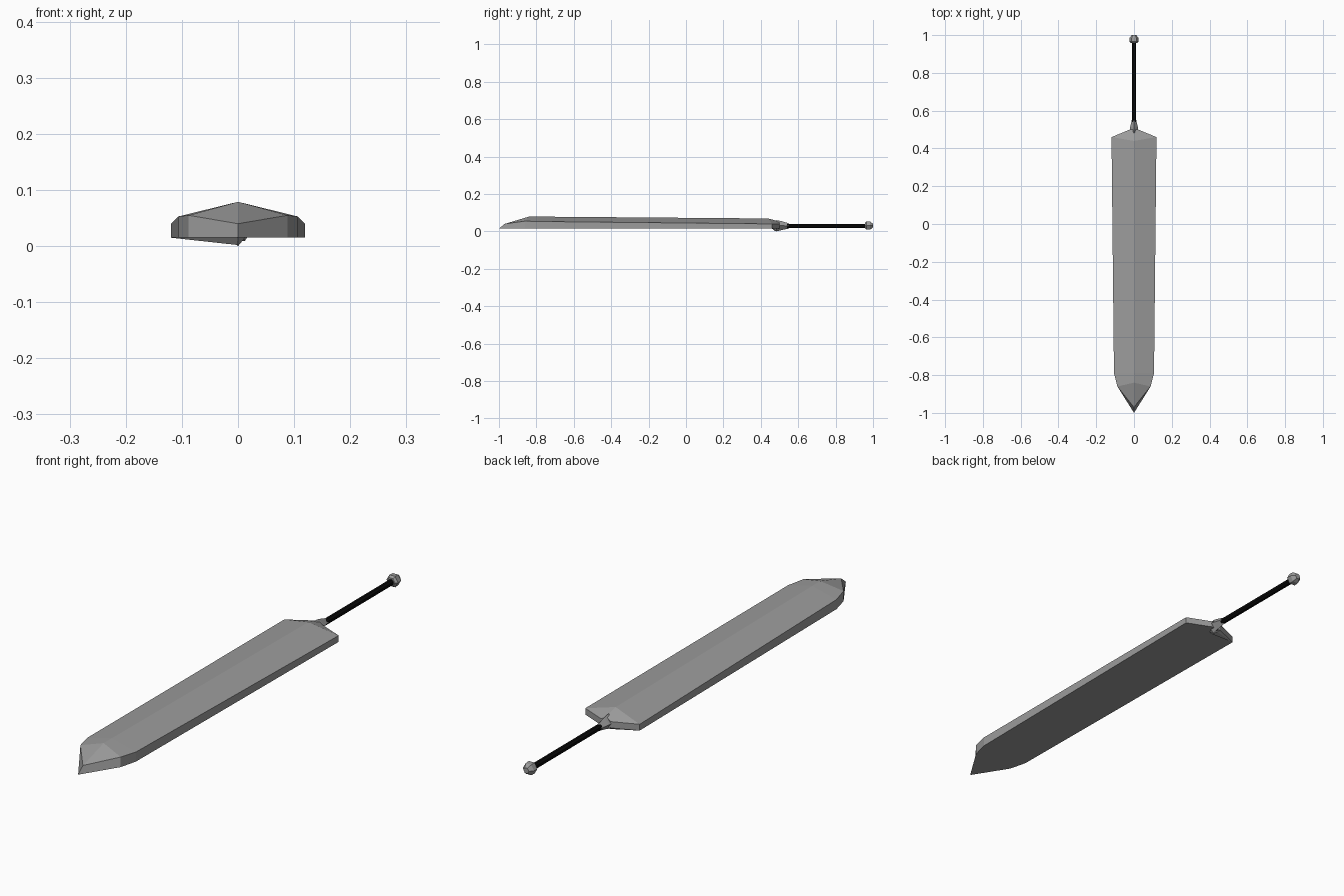
import bpy, bmesh, math

cube = bpy.data.objects.get("Cube")
if cube:
    bpy.data.objects.remove(cube, do_unlink=True)


def material(name, value):
    mat = bpy.data.materials.new(name)
    mat.use_nodes = True
    colour = (value, value, value, 1)
    mat.diffuse_color = colour
    mat.node_tree.nodes["Principled BSDF"].inputs["Base Color"].default_value = colour
    return mat


steel = material("steel grey", 0.33)
black = material("grip black", 0.003)


def loft(name, rings, mat, cap_start=True, cap_end=True):
    """Join equal-sized rings of points with flat faces."""
    bm = bmesh.new()
    rows = [[bm.verts.new(p) for p in ring] for ring in rings]
    n = len(rows[0])
    for a, b in zip(rows, rows[1:]):
        for i in range(n):
            j = (i + 1) % n
            bm.faces.new((a[i], a[j], b[j], b[i]))
    if cap_start:
        bm.faces.new(rows[0])
    if cap_end:
        bm.faces.new(rows[-1])
    bmesh.ops.remove_doubles(bm, verts=bm.verts, dist=0.0002)
    bmesh.ops.recalc_face_normals(bm, faces=bm.faces)
    mesh = bpy.data.meshes.new(name)
    bm.to_mesh(mesh)
    bm.free()
    mesh.materials.append(mat)
    obj = bpy.data.objects.new(name, mesh)
    bpy.context.collection.objects.link(obj)
    return obj


def ring(y, rx, rz, z, sides, turn=0):
    angles = [turn + math.tau * i / sides for i in range(sides)]
    return [(rx * math.cos(a), y, z + rz * math.sin(a)) for a in angles]


# Blade: flat underside, upright edges and a ridged top
BASE = 0.015


def section(y_low, y_wall, width, wall, y_ridge, ridge):
    return [(-width, y_low, BASE), (-width, y_wall, wall), (0, y_ridge, ridge),
            (width, y_wall, wall), (width, y_low, BASE)]


blade = loft("blade", [
    section(-1, -0.97, 0, 0.04, -0.97, 0.04),
    section(-0.86, -0.86, 0.088, 0.055, -0.84, 0.079),
    section(-0.79, -0.79, 0.106, 0.053, -0.79, 0.079),
    section(0.46, 0.46, 0.119, 0.04, 0.44, 0.069),
    section(0.5, 0.5, 0.022, 0.04, 0.5, 0.052),
], steel, cap_start=False)

# Sloping web below the back edge, reaching the guard on one side
web = loft("guard_web", [
    [(-0.119, 0.46, BASE), (-0.022, 0.5, BASE), (0, 0.465, BASE)],
    [(-0.119, 0.46, BASE), (-0.01, 0.495, 0.006), (0, 0.475, 0.002)],
], steel)

# Guard: diamond collar narrowing into the grip
guard = loft("guard", [
    ring(0.455, 0.003, 0.01, 0.03, 4),
    ring(0.485, 0.025, 0.03, 0.03, 4),
    ring(0.51, 0.021, 0.024, 0.031, 4),
    ring(0.55, 0.012, 0.014, 0.029, 4),
], steel)

# Grip
grip = loft("grip", [ring(y, 0.012, 0.012, 0.029, 8, math.pi / 8)
                     for y in (0.54, 0.97)], black)

# Pommel: faceted cap
pommel = loft("pommel", [ring(y, r, r, 0.031, 6) for y, r in
                         ((0.957, 0.017), (0.965, 0.025), (0.985, 0.024), (1.0, 0.012))],
              steel)
